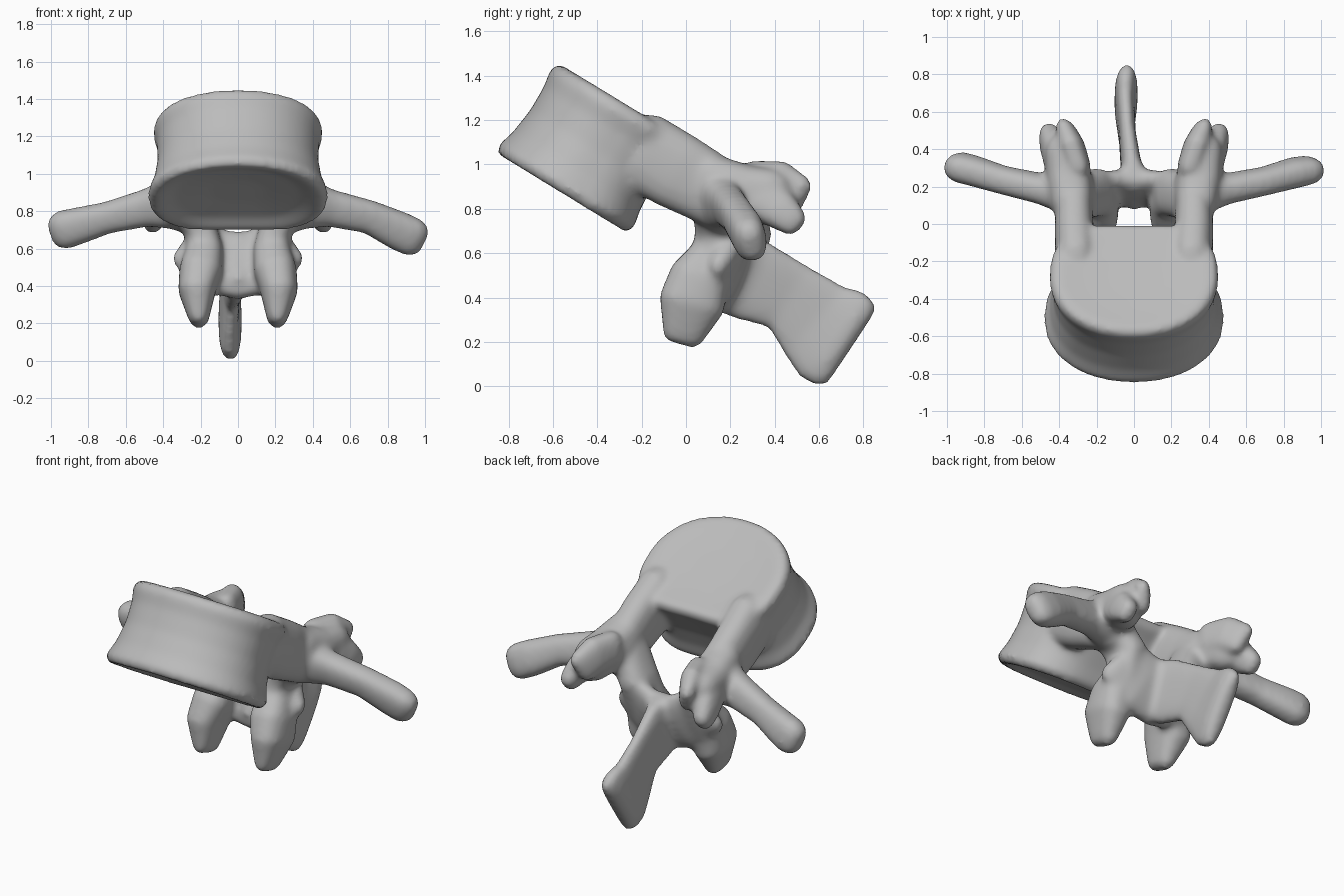
import bpy, bmesh, math
from mathutils import Vector

cube = bpy.data.objects.get("Cube")
if cube:
    bpy.data.objects.remove(cube, do_unlink=True)

bone = bpy.data.materials.new("bone_grey")
bone.use_nodes = True
bone.diffuse_color = (0.5, 0.5, 0.5, 1)
bone.node_tree.nodes["Principled BSDF"].inputs["Base Color"].default_value = (0.5, 0.5, 0.5, 1)
parts = []


def skin(name, rings):
    """Skin a list of closed rings into one capped solid."""
    bm = bmesh.new()
    loops = [[bm.verts.new(p) for p in ring] for ring in rings]
    n = len(loops[0])
    for a, b in zip(loops, loops[1:]):
        for i in range(n):
            j = (i + 1) % n
            bm.faces.new((a[i], a[j], b[j], b[i]))
    bm.faces.new(loops[0][::-1])
    bm.faces.new(loops[-1])
    bmesh.ops.recalc_face_normals(bm, faces=bm.faces)
    me = bpy.data.meshes.new(name)
    bm.to_mesh(me)
    bm.free()
    ob = bpy.data.objects.new(name, me)
    bpy.context.collection.objects.link(ob)
    me.materials.append(bone)
    parts.append(ob)


def spow(v, e):
    return math.copysign(abs(v) ** e, v)


def limb(name, sections, wide, e=0.8, n=24):
    """Loft sections (x, y, z, half width, half thickness) with rounded ends."""
    pts = [Vector(s[:3]) for s in sections]
    size = [s[3:] for s in sections]
    tan = [(pts[min(i + 1, len(pts) - 1)] - pts[max(i - 1, 0)]).normalized()
           for i in range(len(pts))]
    rows = list(zip(pts, tan, size))
    first, last = rows[0], rows[-1]

    def cap(row, sign):
        p, t, (a, b) = row
        return [(p + t * sign * b * d, t, (a - b * k, b * (1 - k)))
                for d, k in ((0.55, 0.2), (0.9, 0.6))]
    rows = cap(first, -1)[::-1] + rows + cap(last, 1)
    rings = []
    for p, t, (a, b) in rows:
        w = Vector(wide)
        w = (w - t * w.dot(t)).normalized()
        s = t.cross(w)
        angles = [2 * math.pi * i / n for i in range(n)]
        rings.append([p + w * a * spow(math.cos(q), e) + s * b * spow(math.sin(q), e)
                      for q in angles])
    skin(name, rings)


def pair(name, sections, wide, e=0.8):
    """Build a limb on the left and its mirror on the right."""
    limb("left_" + name, sections, wide, e)
    limb("right_" + name, [(-s[0],) + tuple(s[1:]) for s in sections],
         (-wide[0], wide[1], wide[2]), e)


# Vertebral body: kidney-shaped rings along a tilted axis, with sunken end plates
bottom, top = Vector((0, -0.565, 0.87)), Vector((0, -0.29, 1.285))
back = Vector((0, 0.855, -0.52))
rings = []
for t, k in ((0.1, 0.3), (0.06, 0.7), (0.01, 0.86), (0, 0.95), (0.08, 1.01), (0.25, 0.95),
             (0.5, 0.92), (0.75, 0.94), (0.9, 0.99), (0.98, 0.96), (1, 0.87), (0.98, 0.6), (0.97, 0.3)):
    ring = []
    for i in range(48):
        q = 2 * math.pi * i / 48
        c, s = math.cos(q), math.sin(q)
        depth = 0.38 * spow(s, 0.95) if s < 0 else 0.37 * s ** 0.7 - 0.045 * s ** 8
        width = 0.48 - 0.025 * t
        ring.append(bottom.lerp(top, t) + Vector((width * k * spow(c, 0.95), 0, 0))
                    + back * (0.03 + depth) * k)
    rings.append(ring)
skin("body", rings)

# Arch: pedicles, side columns running down into the lower joints, and the plate between
pair("pedicle", [(0.31, -0.2, 1.06, 0.18, 0.11), (0.32, -0.04, 0.97, 0.175, 0.105),
                 (0.32, 0.07, 0.91, 0.165, 0.1), (0.31, 0.2, 0.83, 0.15, 0.1)], (0, 0.5, 0.86))
pair("arch_column", [(0.3, 0.14, 0.86, 0.12, 0.1), (0.2, 0.17, 0.7, 0.13, 0.09),
                     (0.18, 0.14, 0.59, 0.12, 0.1), (0.2, 0.06, 0.48, 0.14, 0.115),
                     (0.22, 0.025, 0.37, 0.15, 0.1), (0.21, -0.01, 0.24, 0.1, 0.06)], (0, 1, 0))
limb("arch_plate", [(-0.24, 0.19, 0.62, 0.16, 0.06), (-0.12, 0.19, 0.53, 0.19, 0.07),
                    (0, 0.19, 0.51, 0.19, 0.075), (0.12, 0.19, 0.53, 0.19, 0.07),
                    (0.24, 0.19, 0.62, 0.16, 0.06)], (0, 0.35, 1))

# Side processes
limb("left_side_process", [(0.34, 0.16, 0.84, 0.14, 0.11), (0.5, 0.19, 0.815, 0.1, 0.08),
                           (0.7, 0.23, 0.77, 0.09, 0.075), (0.86, 0.275, 0.695, 0.105, 0.08),
                           (0.935, 0.29, 0.66, 0.105, 0.075)], (0, -0.25, 1))
limb("right_side_process", [(-0.34, 0.16, 0.84, 0.14, 0.11), (-0.5, 0.19, 0.815, 0.1, 0.08),
                            (-0.7, 0.235, 0.765, 0.085, 0.075), (-0.86, 0.285, 0.72, 0.1, 0.08),
                            (-0.935, 0.305, 0.7, 0.105, 0.08)], (0, -0.25, 1))

# Upper joints: a stem, an inner hooked plate and an outer knob
pair("upper_joint_stem", [(0.33, 0.1, 0.93, 0.12, 0.11), (0.35, 0.26, 0.88, 0.12, 0.12),
                          (0.38, 0.38, 0.85, 0.13, 0.1)], (0, 0.3, 1))
pair("upper_joint_hook", [(0.29, 0.3, 0.92, 0.1, 0.06), (0.33, 0.42, 0.91, 0.11, 0.065),
                          (0.36, 0.5, 0.86, 0.1, 0.05)], (0, -0.3, 1))
pair("upper_joint_knob", [(0.41, 0.34, 0.85, 0.1, 0.07), (0.44, 0.43, 0.79, 0.09, 0.065),
                          (0.455, 0.48, 0.745, 0.07, 0.055)], (0, 1, 0.5))

# Rear blade
limb("rear_blade", [(0, 0.2, 0.52, 0.18, 0.09), (-0.015, 0.29, 0.48, 0.19, 0.055),
                    (-0.035, 0.46, 0.405, 0.165, 0.045), (-0.045, 0.58, 0.295, 0.205, 0.05),
                    (-0.045, 0.655, 0.235, 0.24, 0.06), (-0.04, 0.7, 0.205, 0.235, 0.062)],
     (0, 0.5, 0.86), 0.7)

# Fuse the parts into one smooth bone
bpy.ops.object.select_all(action='DESELECT')
for ob in parts:
    ob.select_set(True)
bpy.context.view_layer.objects.active = parts[0]
bpy.ops.object.join()
vertebra = bpy.context.object
vertebra.name = "vertebra"
fuse = vertebra.modifiers.new("fuse", 'REMESH')
fuse.mode = 'VOXEL'
fuse.voxel_size = 0.016
fuse.use_smooth_shade = True
soften = vertebra.modifiers.new("soften", 'SMOOTH')
soften.factor = 0.5
soften.iterations = 12
bpy.ops.object.shade_smooth()
